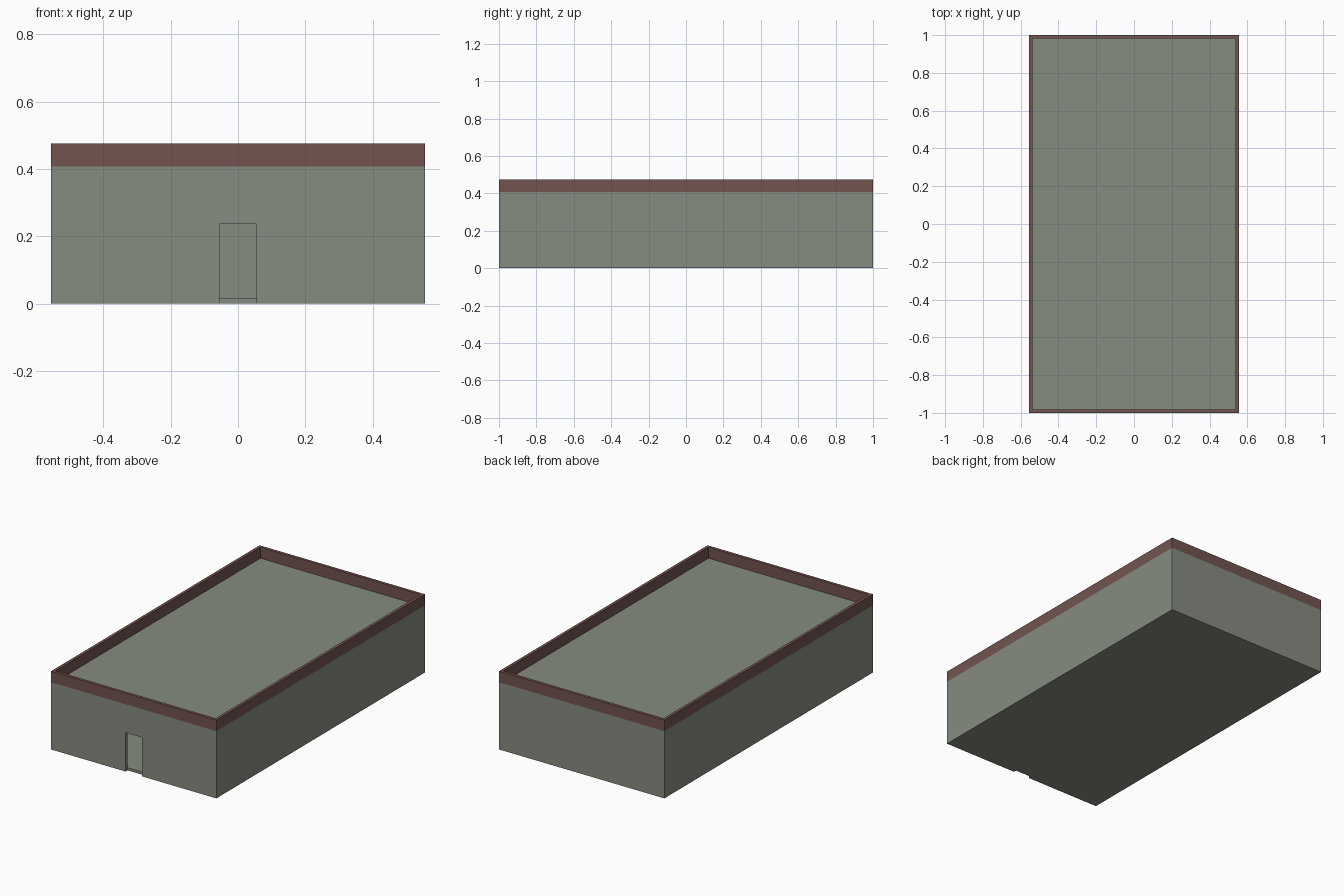
import bpy, bmesh

if "Cube" in bpy.data.objects:
    bpy.data.objects.remove(bpy.data.objects["Cube"])

HX, HY, TOP = 0.555, 1.0, 0.475   # outer half sizes and height
BAND = 0.408                      # underside of the parapet band
T = 0.018                         # wall thickness
FLOOR = 0.017                     # floor slab thickness
DOOR_HALF, DOOR_TOP = 0.055, 0.236


def material(name, rgb):
    m = bpy.data.materials.new(name)
    m.diffuse_color = (*rgb, 1)
    m.use_nodes = True
    m.node_tree.nodes["Principled BSDF"].inputs["Base Color"].default_value = m.diffuse_color
    return m


GREEN = material("grey green plaster", (0.238, 0.262, 0.220))
BROWN = material("red brown trim", (0.168, 0.088, 0.078))


def finish(name, bm, mats):
    bmesh.ops.recalc_face_normals(bm, faces=bm.faces)
    me = bpy.data.meshes.new(name)
    bm.to_mesh(me)
    bm.free()
    ob = bpy.data.objects.new(name, me)
    bpy.context.collection.objects.link(ob)
    for m in mats:
        me.materials.append(m)
    return ob


def box(name, x0, x1, y0, y1, z0, z1, mats):
    bm = bmesh.new()
    bmesh.ops.create_cube(bm, size=1)
    for v in bm.verts:
        v.co = (x1 if v.co.x > 0 else x0,
                y1 if v.co.y > 0 else y0,
                z1 if v.co.z > 0 else z0)
    return finish(name, bm, mats)


# Walls: hollow rectangular shell, brown above the band line
bm = bmesh.new()


def loop(inset, z):
    x, y = HX - inset, HY - inset
    return [bm.verts.new((sx * x, sy * y, z))
            for sx, sy in ((-1, -1), (1, -1), (1, 1), (-1, 1))]


rings = [loop(0, 0), loop(0, BAND), loop(0, TOP),
         loop(T, TOP), loop(T, BAND), loop(T, 0)]
for a, b in zip(rings, rings[1:] + rings[:1]):
    for i in range(4):
        j = (i + 1) % 4
        f = bm.faces.new((a[i], a[j], b[j], b[i]))
        f.material_index = int(f.calc_center_median().z > BAND)
walls = finish("walls", bm, [GREEN, BROWN])

# Doorway cut through the front wall
cutter = box("doorway_cutter", -DOOR_HALF, DOOR_HALF, -HY - 0.1, -HY + T + 0.05,
             -0.1, DOOR_TOP, [GREEN])
cutter.hide_render = True
cutter.hide_viewport = True
cut = walls.modifiers.new("doorway", 'BOOLEAN')
cut.operation = 'DIFFERENCE'
cut.solver = 'EXACT'
cut.object = cutter

# Floor and flat roof slabs between the walls
ix, iy = HX - T, HY - T
box("floor", -ix, ix, -iy, iy, 0, FLOOR, [GREEN])
box("roof", -ix, ix, -iy, iy, BAND - FLOOR, BAND, [GREEN])
